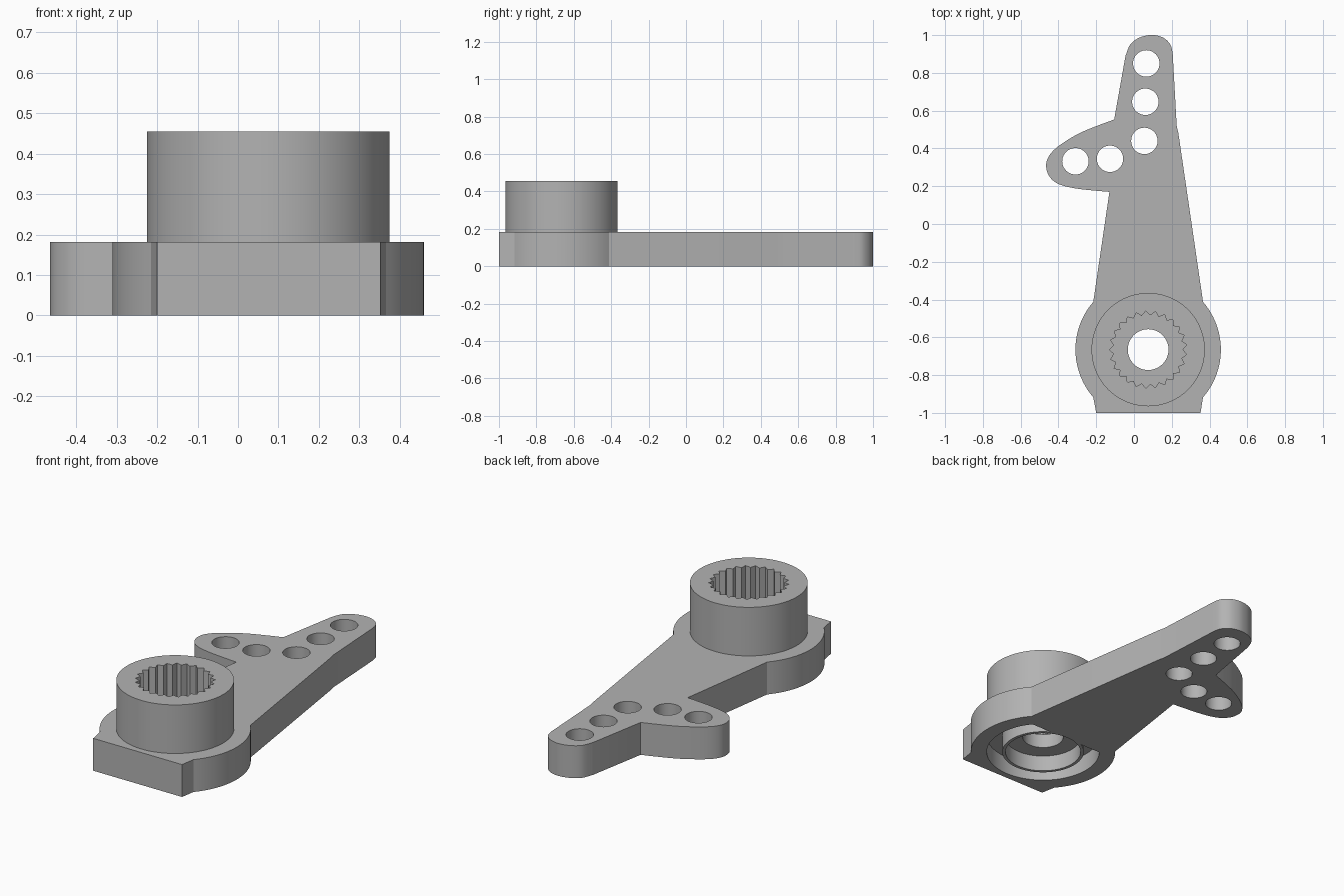
import bpy, bmesh, math

cube = bpy.data.objects.get("Cube")
if cube:
    bpy.data.objects.remove(cube, do_unlink=True)

HUB = (0.075, -0.665)
PLATE_TOP, HUB_TOP = 0.182, 0.455

grey = bpy.data.materials.new("grey_plastic")
grey.use_nodes = True
grey.diffuse_color = (0.45, 0.45, 0.45, 1)
grey.node_tree.nodes["Principled BSDF"].inputs["Base Color"].default_value = (0.45, 0.45, 0.45, 1)


def prism(name, points, z0, z1):
    """Extrude a closed outline from z0 to z1."""
    bm = bmesh.new()
    face = bm.faces.new([bm.verts.new((x, y, z0)) for x, y in points])
    ext = bmesh.ops.extrude_face_region(bm, geom=[face])
    for v in ext["geom"]:
        if isinstance(v, bmesh.types.BMVert):
            v.co.z = z1
    bmesh.ops.recalc_face_normals(bm, faces=bm.faces)
    mesh = bpy.data.meshes.new(name)
    bm.to_mesh(mesh)
    bm.free()
    mesh.materials.append(grey)
    obj = bpy.data.objects.new(name, mesh)
    bpy.context.collection.objects.link(obj)
    return obj


def arc(center, r, a0=0, a1=360, n=80):
    closed = a1 - a0 == 360
    steps = n if closed else n - 1
    angles = [math.radians(a0 + (a1 - a0) * i / steps) for i in range(n)]
    return [(center[0] + r * math.cos(a), center[1] + r * math.sin(a)) for a in angles]


def spline(points, n=6):
    """Smooth curve through a few points."""
    p = [points[0]] + points + [points[-1]]
    out = []
    for a, b, c, d in zip(p, p[1:], p[2:], p[3:]):
        for k in range(n):
            t = k / n
            out.append(tuple(0.5 * (2 * b[i] + (c[i] - a[i]) * t
                       + (2 * a[i] - 5 * b[i] + 4 * c[i] - d[i]) * t * t
                       + (3 * b[i] - a[i] - 3 * c[i] + d[i]) * t ** 3) for i in (0, 1)))
    return out + [points[-1]]


def combine(body, tool, operation):
    """Apply one boolean and remove the tool."""
    mod = body.modifiers.new(operation, "BOOLEAN")
    mod.operation, mod.object, mod.solver = operation, tool, "EXACT"
    bpy.context.view_layer.objects.active = body
    bpy.ops.object.modifier_apply(modifier=mod.name)
    bpy.data.objects.remove(tool, do_unlink=True)


# Plate outline: square foot, round flanks, tapering arm, side fork
tip = spline([(0.205, 0.9), (0.195, 0.945), (0.165, 0.98), (0.125, 0.997),
              (0.08, 1.0), (0.025, 0.985), (-0.02, 0.95), (-0.045, 0.89)])
fork = spline([(-0.105, 0.553), (-0.2, 0.518), (-0.3, 0.475), (-0.4, 0.412),
               (-0.45, 0.36), (-0.465, 0.31), (-0.45, 0.255), (-0.4, 0.212),
               (-0.3, 0.187), (-0.13, 0.17)])
outline = ([(-0.2, -1), (0.352, -1)] + arc(HUB, 0.385, -41, 41, 24)
           + [(0.235, 0.48), (0.226, 0.52)] + tip + fork
           + arc(HUB, 0.385, 139, 221, 24))
horn = prism("servo_arm", outline, 0, PLATE_TOP)

# Underside recess, stopped by the arm, with a thin collar inside
stop = math.degrees(math.asin(0.19 / 0.3))
combine(horn, prism("recess", arc(HUB, 0.3, 180 - stop, 360 + stop), -0.1, 0.1), "DIFFERENCE")
combine(horn, prism("collar", arc(HUB, 0.217), 0, 0.14), "UNION")

# Raised hub
combine(horn, prism("hub", arc(HUB, 0.3, n=96), 0.12, HUB_TOP), "UNION")

# Toothed socket from above
teeth = 25
socket = []
for i in range(teeth * 2):
    a = math.pi * i / teeth
    r = 0.205 if i % 2 else 0.182
    socket.append((HUB[0] + r * math.cos(a), HUB[1] + r * math.sin(a)))
combine(horn, prism("socket", socket, 0.17, 0.6), "DIFFERENCE")

# Pocket below and screw bore through the floor
combine(horn, prism("pocket", arc(HUB, 0.2), -0.1, 0.09), "DIFFERENCE")
combine(horn, prism("bore", arc(HUB, 0.108, n=48), -0.2, 0.7), "DIFFERENCE")

# Linkage holes
for spot in [(0.065, 0.85), (0.06, 0.647), (0.055, 0.44), (-0.127, 0.345), (-0.31, 0.332)]:
    combine(horn, prism("hole", arc(spot, 0.07, n=40), -0.1, 0.4), "DIFFERENCE")

bpy.ops.object.select_all(action="DESELECT")
horn.select_set(True)
bpy.context.view_layer.objects.active = horn
bpy.ops.object.shade_smooth_by_angle(angle=math.radians(25))
